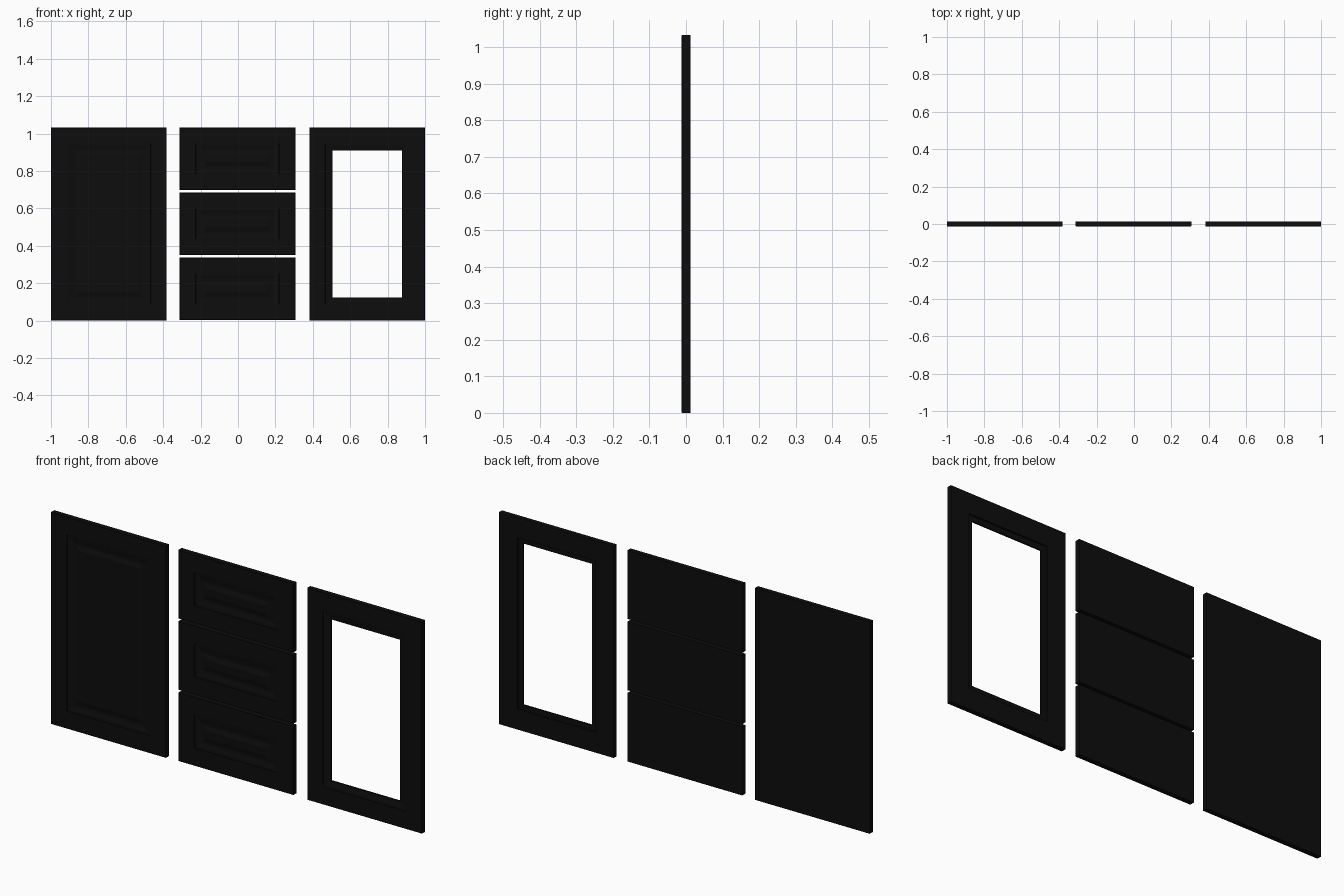
import bpy, bmesh

if "Cube" in bpy.data.objects:
    bpy.data.objects.remove(bpy.data.objects["Cube"])

FRONT, BACK = -0.0125, 0.0125
H = 1.033

black = bpy.data.materials.new("black_paint")
black.diffuse_color = (0.004, 0.004, 0.004, 1)
black.use_nodes = True
black.node_tree.nodes["Principled BSDF"].inputs["Base Color"].default_value = black.diffuse_color

# Cross-sections as (inset from outer edge, y)
RAIL = [(0, BACK), (0, FRONT + 0.002), (0.002, FRONT), (0.085, FRONT),
        (0.087, FRONT + 0.003), (0.100, FRONT + 0.004),
        (0.112, FRONT + 0.007), (0.123, FRONT + 0.008)]
RAISED_FIELD = [(0.127, FRONT + 0.008), (0.147, FRONT + 0.003), (0.149, FRONT + 0.002)]
REBATE = [(0.123, 0.003), (0.098, 0.003), (0.098, BACK)]


def mitred_panel(name, x0, x1, z0, z1, profile, solid):
    """Sweep a profile round a rectangle; solid caps both ends, otherwise it loops."""
    bm = bmesh.new()
    rings = []
    for d, y in profile:
        rings.append([bm.verts.new((x, y, z)) for x, z in
                      ((x0 + d, z0 + d), (x1 - d, z0 + d), (x1 - d, z1 - d), (x0 + d, z1 - d))])
    pairs = list(zip(rings, rings[1:]))
    if solid:
        bm.faces.new(rings[0])
        bm.faces.new(rings[-1])
    else:
        pairs.append((rings[-1], rings[0]))
    for a, b in pairs:
        for i in range(4):
            j = (i + 1) % 4
            bm.faces.new((a[i], a[j], b[j], b[i]))
    bmesh.ops.recalc_face_normals(bm, faces=bm.faces)
    mesh = bpy.data.meshes.new(name)
    bm.to_mesh(mesh)
    bm.free()
    mesh.materials.append(black)
    obj = bpy.data.objects.new(name, mesh)
    bpy.context.collection.objects.link(obj)
    return obj


# Raised panel door on the left
mitred_panel("panel_door", -1, -0.381, 0, H, RAIL + RAISED_FIELD, True)

# Stack of three drawer fronts
gap = 0.0125
dh = (H - 0.003 - 2 * gap) / 3
for i in range(3):
    z = 0.003 + i * (dh + gap)
    mitred_panel(f"drawer_front_{i + 1}", -0.3125, 0.3065, z, z + dh, RAIL + RAISED_FIELD, True)

# Open frame door on the right, rebated at the back for glass
mitred_panel("glass_door_frame", 0.381, 1, 0, H, RAIL + REBATE, False)
